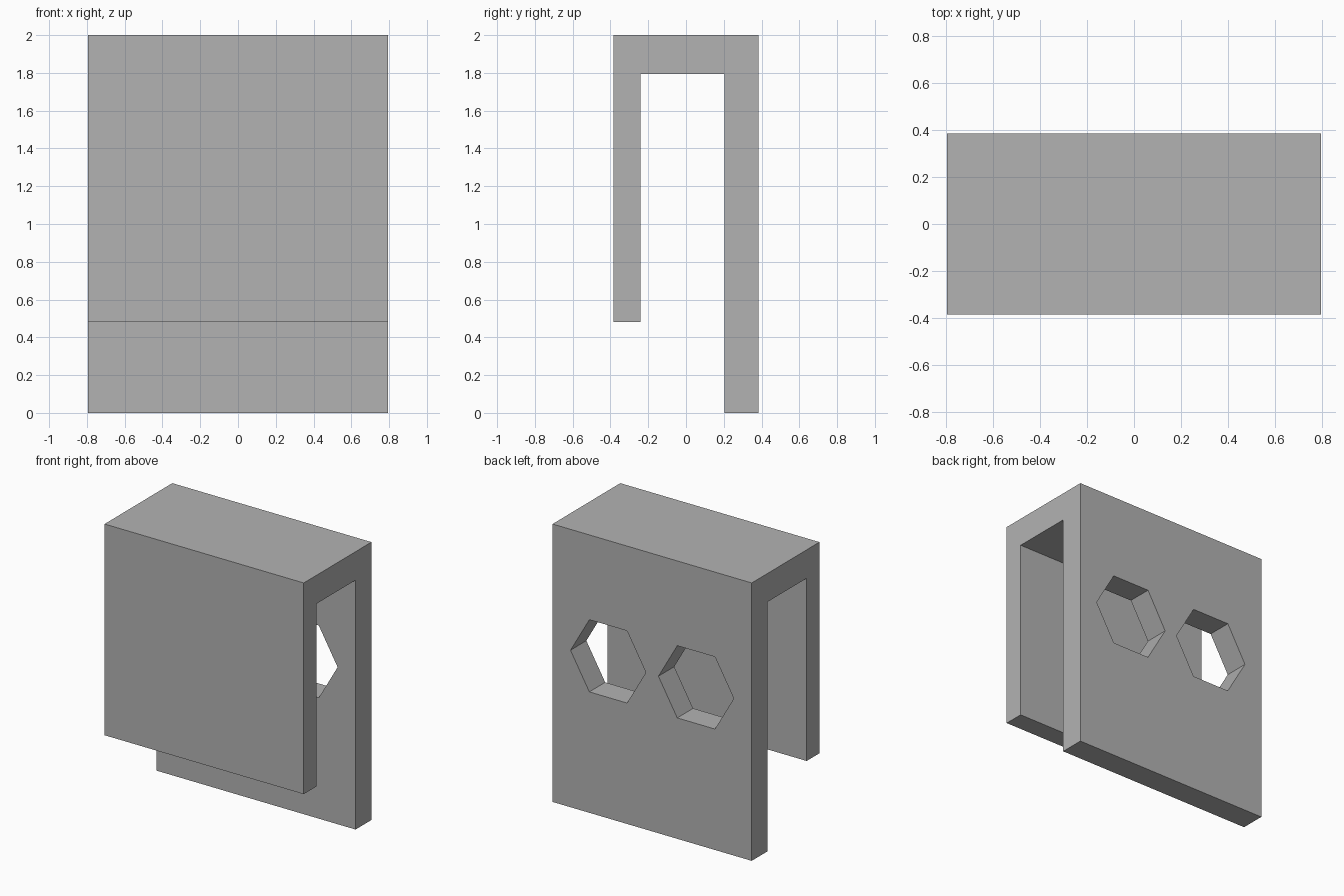
import bpy
import bmesh
from math import pi
from mathutils import Matrix, Vector

cube = bpy.data.objects.get("Cube")
if cube:
    bpy.data.objects.remove(cube, do_unlink=True)

HALF_WIDTH = 0.793
HOLE_X, HOLE_Z, HOLE_RADIUS = 0.35, 1.13, 0.3

grey = bpy.data.materials.new("plain grey")
grey.use_nodes = True
grey.diffuse_color = (0.45, 0.45, 0.45, 1)
grey.node_tree.nodes["Principled BSDF"].inputs["Base Color"].default_value = grey.diffuse_color


def add_object(name, bm):
    bmesh.ops.recalc_face_normals(bm, faces=bm.faces)
    mesh = bpy.data.meshes.new(name)
    bm.to_mesh(mesh)
    bm.free()
    mesh.materials.append(grey)
    obj = bpy.data.objects.new(name, mesh)
    bpy.context.collection.objects.link(obj)
    return obj


# Hook-shaped side profile (y, z) extruded across the width
profile = [(-0.385, 0.48), (-0.24, 0.48), (-0.24, 1.795), (0.205, 1.795),
           (0.205, 0), (0.385, 0), (0.385, 2), (-0.385, 2)]
bm = bmesh.new()
side = bm.faces.new([bm.verts.new((-HALF_WIDTH, y, z)) for y, z in profile])
extruded = bmesh.ops.extrude_face_region(bm, geom=[side])["geom"]
bmesh.ops.translate(bm, vec=Vector((2 * HALF_WIDTH, 0, 0)),
                    verts=[v for v in extruded if isinstance(v, bmesh.types.BMVert)])
bracket = add_object("hook_bracket", bm)

# Two hexagonal holes through the back plate only
bm = bmesh.new()
for sign in (-1, 1):
    place = (Matrix.Translation((sign * HOLE_X, 0.3, HOLE_Z))
             @ Matrix.Rotation(pi / 2, 4, "X") @ Matrix.Rotation(pi / 2, 4, "Z"))
    bmesh.ops.create_cone(bm, cap_ends=True, segments=6, radius1=HOLE_RADIUS,
                          radius2=HOLE_RADIUS, depth=0.4, matrix=place)
cutter = add_object("hole_cutter", bm)
cutter.hide_render = True

cut = bracket.modifiers.new("hexagon holes", "BOOLEAN")
cut.operation = "DIFFERENCE"
cut.solver = "EXACT"
cut.object = cutter

# Bake the cut and discard the cutter
bpy.context.view_layer.update()
evaluated = bracket.evaluated_get(bpy.context.evaluated_depsgraph_get())
mesh = bpy.data.meshes.new_from_object(evaluated)
bracket.modifiers.clear()
bracket.data = mesh
bpy.data.objects.remove(cutter, do_unlink=True)
